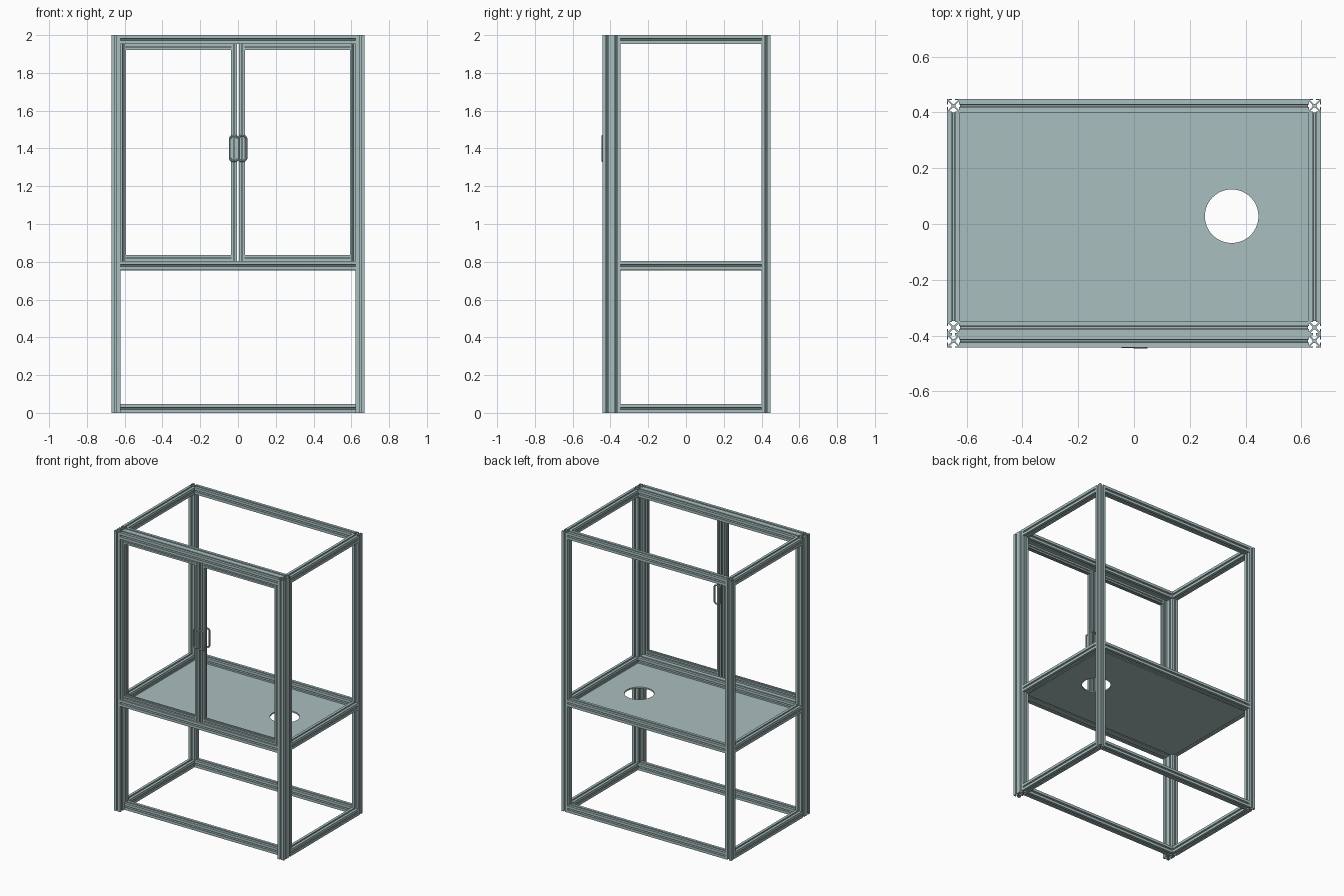
import bpy, bmesh, math
from mathutils import Vector

cube = bpy.data.objects.get("Cube")
if cube:
    bpy.data.objects.remove(cube, do_unlink=True)

# Single metal colour
metal = bpy.data.materials.new("grey_green_metal")
metal.use_nodes = True
COLOR = (0.40, 0.52, 0.52, 1)
metal.diffuse_color = COLOR
metal.node_tree.nodes["Principled BSDF"].inputs["Base Color"].default_value = COLOR

W = 0.048      # frame bar width
D = 0.031      # door bar width
PX = 0.647     # post centre in x
Y_BACK, Y_MID, Y_FRONT = 0.424, -0.371, -0.419
Z_LOW, Z_SHELF, Z_TOP = 0.024, 0.781, 1.976


def slot_profile(w):
    """Square bar section with a T-slot in each side."""
    s = w / 0.048
    quarter = [(.024, .024), (.024, .005), (.020, .005), (.020, .016),
               (.007, .003), (.007, -.003), (.020, -.016), (.020, -.005),
               (.024, -.005)]
    pts = []
    for i in range(4):
        a = -i * math.pi / 2
        c, n = math.cos(a), math.sin(a)
        pts += [(s * (x * c - y * n), s * (x * n + y * c)) for x, y in quarter]
    return pts


def beam(name, start, end, w=W):
    """Slotted bar running along one axis between two points."""
    start, end = Vector(start), Vector(end)
    run = end - start
    axis = max(range(3), key=lambda i: abs(run[i]))
    u, v = Vector((0, 0, 0)), Vector((0, 0, 0))
    u[(axis + 1) % 3] = 1
    v[(axis + 2) % 3] = 1
    bm = bmesh.new()
    face = bm.faces.new([bm.verts.new(start + u * a + v * b)
                         for a, b in slot_profile(w)])
    ext = bmesh.ops.extrude_face_region(bm, geom=[face], use_keep_orig=True)
    bmesh.ops.translate(bm, vec=run, verts=[g for g in ext["geom"]
                                            if isinstance(g, bmesh.types.BMVert)])
    bmesh.ops.recalc_face_normals(bm, faces=bm.faces)
    mesh = bpy.data.meshes.new(name)
    bm.to_mesh(mesh)
    bm.free()
    mesh.materials.append(metal)
    obj = bpy.data.objects.new(name, mesh)
    bpy.context.collection.objects.link(obj)
    return obj


def curve_part(name, loops, dims, **settings):
    """Closed poly loops turned into a mesh."""
    cu = bpy.data.curves.new(name, "CURVE")
    cu.dimensions = dims
    for key, value in settings.items():
        setattr(cu, key, value)
    for pts in loops:
        sp = cu.splines.new("POLY")
        sp.points.add(len(pts) - 1)
        for p, co in zip(sp.points, pts):
            p.co = (*co, 1)
        sp.use_cyclic_u = True
    cu.materials.append(metal)
    obj = bpy.data.objects.new(name, cu)
    bpy.context.collection.objects.link(obj)
    bpy.ops.object.select_all(action="DESELECT")
    obj.select_set(True)
    bpy.context.view_layer.objects.active = obj
    bpy.ops.object.convert(target="MESH")
    return bpy.context.object


# Upright posts: one at each back corner, a pair at each front corner
for side, sx in (("left", 1), ("right", -1)):
    for row, y in (("back", Y_BACK), ("middle", Y_MID), ("front", Y_FRONT)):
        beam(f"{row}_{side}_post", (sx * PX, y, 0), (sx * PX, y, 2))

# Horizontal rails at floor, shelf and top
XI = PX - W / 2
for level, z in (("floor", Z_LOW), ("shelf", Z_SHELF), ("top", Z_TOP)):
    for side, sx in (("left", 1), ("right", -1)):
        beam(f"{level}_{side}_rail", (sx * PX, Y_MID + W / 2, z),
             (sx * PX, Y_BACK - W / 2, z))
    rows = [("back", Y_BACK), ("middle", Y_MID)]
    if level != "floor":
        rows.append(("front", Y_FRONT))
    for row, y in rows:
        beam(f"{level}_{row}_rail", (-XI, y, z), (XI, y, z))

# Shelf panel with a round opening
y0, y1 = Y_MID + W / 2, Y_BACK - W / 2
rect = [(-XI, y0, 0), (XI, y0, 0), (XI, y1, 0), (-XI, y1, 0)]
ring = [(0.35 + 0.096 * math.cos(t * math.tau / 64),
         0.028 + 0.096 * math.sin(t * math.tau / 64), 0) for t in range(64)]
panel = curve_part("shelf_panel", [rect, ring], "2D", fill_mode="BOTH", extrude=0.005)
panel.location.z = 0.76

# Pair of open door frames
Z0, Z1 = Z_SHELF + W / 2, Z_TOP - W / 2
for side, sx in (("left", 1), ("right", -1)):
    inner, outer = sx * (0.006 + D / 2), sx * (XI - D / 2)
    for part, x in (("inner", inner), ("outer", outer)):
        beam(f"{side}_door_{part}_stile", (x, Y_FRONT, Z0), (x, Y_FRONT, Z1), D)
    for part, z in (("bottom", Z0 + D / 2), ("top", Z1 - D / 2)):
        beam(f"{side}_door_{part}_bar", (inner + sx * D / 2, Y_FRONT, z),
             (outer - sx * D / 2, Y_FRONT, z), D)


# Rounded loop handles
def handle(name, cx, y):
    r, hx, hz = 0.016, 0.021, 0.066
    pts = []
    for q, (sx, sz) in enumerate(((1, 1), (-1, 1), (-1, -1), (1, -1))):
        for k in range(6):
            a = (q + k / 5) * math.pi / 2
            pts.append((cx + sx * (hx - r) + r * math.cos(a), y,
                        1.4 + sz * (hz - r) + r * math.sin(a)))
    obj = curve_part(name, [pts], "3D", bevel_depth=0.006, bevel_resolution=2)
    bpy.ops.object.shade_smooth_by_angle()
    return obj


handle("right_door_handle", -0.021, -0.439)
handle("left_door_handle", 0.023, -0.441)
handle("left_door_inner_handle", 0.023, -0.385)
